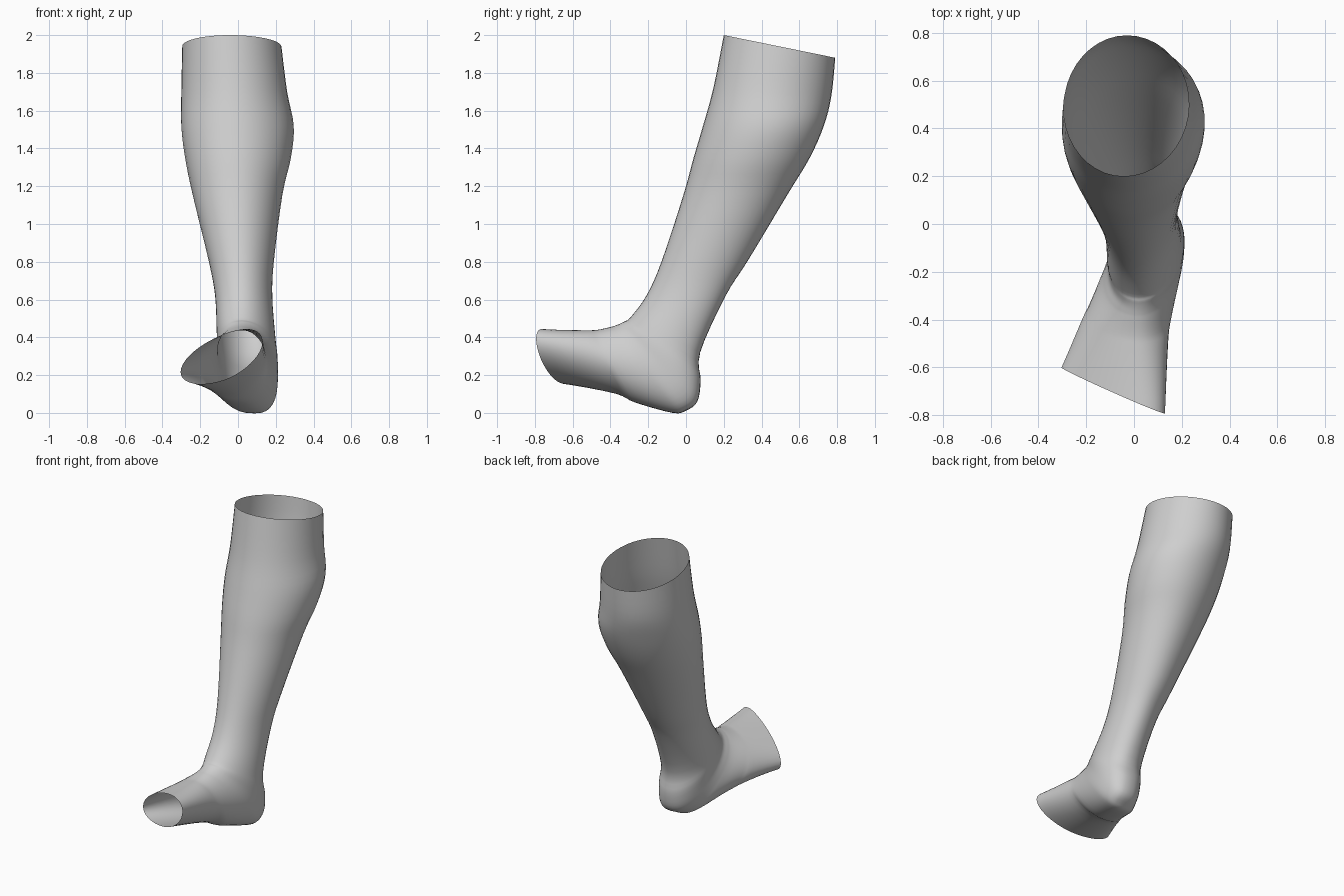
import bpy, bmesh, math

if "Cube" in bpy.data.objects:
    bpy.data.objects.remove(bpy.data.objects["Cube"])

# Cross-sections from the calf opening, around the heel, to the toe opening:
# front y,z | back x,y,z | left x, right x
SECTIONS = [
    (.20, 2.0,   -.03, .79, 1.88,  -.295, .23),
    (.145, 1.72, -.02, .77, 1.68,  -.30, .26),
    (.09, 1.52,   .02, .73, 1.52,  -.30, .295),
    (.04, 1.35,   .03, .655, 1.35, -.28, .28),
    (-.015, 1.15, .03, .54, 1.16,  -.24, .235),
    (-.13, .80,   .04, .33, .81,   -.155, .19),
    (-.21, .62,   .06, .21, .62,   -.12, .18),
    (-.295, .505, .08, .075, .32,  -.11, .195),
    (-.325, .485, .09, .078, .17,  -.105, .205),
    (-.35, .472,  .10, .06, .06,   -.105, .205),
    (-.375, .462, .10, 0, .012,    -.12, .20),
    (-.40, .455,  .08, -.07, 0,    -.14, .19),
    (-.47, .44,   .03, -.27, .055, -.19, .158),
    (-.53, .435, -.03, -.38, .105, -.22, .142),
    (-.72, .425, -.10, -.70, .178, -.30, .125),
]
AROUND, STEPS = 40, 4


def catmull(a, b, c, d, t):
    return [.5 * (2*q + (r-p)*t + (2*p-5*q+4*r-s)*t*t + (3*q-p-3*r+s)*t**3)
            for p, q, r, s in zip(a, b, c, d)]


def ring(sec):
    fy, fz, bx, by, bz, left, right = sec
    toe = max(0, -.4 - fy)                       # forefoot twist
    heel = max(0, 1 - bz / .5) * max(0, 1 - abs(by) / .25)
    square = 1 - .3 * heel                       # fuller section at the heel
    fx = .02 - .045 * max(0, fz - .6) - .1 * toe
    yaw, roll = -1.35 * toe, .8 * toe
    mid = (fx + bx) / 2
    pts = []
    for i in range(AROUND):
        a = 2 * math.pi * i / AROUND
        c, s = math.cos(a), math.sin(a)
        k = (1 + c) / 2
        if c < 0:
            s = math.copysign(abs(s) ** square, s)
        x = bx + (fx - bx) * k + s * (right - mid if s > 0 else mid - left)
        pts.append((x, by + (fy - by) * k + yaw * (x - mid),
                    bz + (fz - bz) * k + roll * (x - mid)))
    return pts


# Smoothly interpolated rings
rows = []
n = len(SECTIONS)
for i in range(n - 1):
    quad = [SECTIONS[min(max(j, 0), n - 1)] for j in range(i - 1, i + 3)]
    rows += [catmull(*quad, t / STEPS) for t in range(STEPS)]
rows.append(SECTIONS[-1])

# Open-ended lower leg and foot shell
bm = bmesh.new()
rings = [[bm.verts.new(p) for p in ring(r)] for r in rows]
for a, b in zip(rings, rings[1:]):
    for i in range(AROUND):
        j = (i + 1) % AROUND
        bm.faces.new((a[i], b[i], b[j], a[j])).smooth = True
bm.normal_update()
# Make the shell face outward, judged on the front of the calf
if rings[3][0].normal.y > 0:
    bmesh.ops.reverse_faces(bm, faces=bm.faces[:])
mesh = bpy.data.meshes.new("lower_leg")
bm.to_mesh(mesh)
bm.free()
leg = bpy.data.objects.new("lower_leg", mesh)
bpy.context.collection.objects.link(leg)

grey = bpy.data.materials.new("light_grey")
grey.diffuse_color = (.62, .62, .62, 1)
grey.use_nodes = True
grey.node_tree.nodes["Principled BSDF"].inputs["Base Color"].default_value = grey.diffuse_color
mesh.materials.append(grey)
